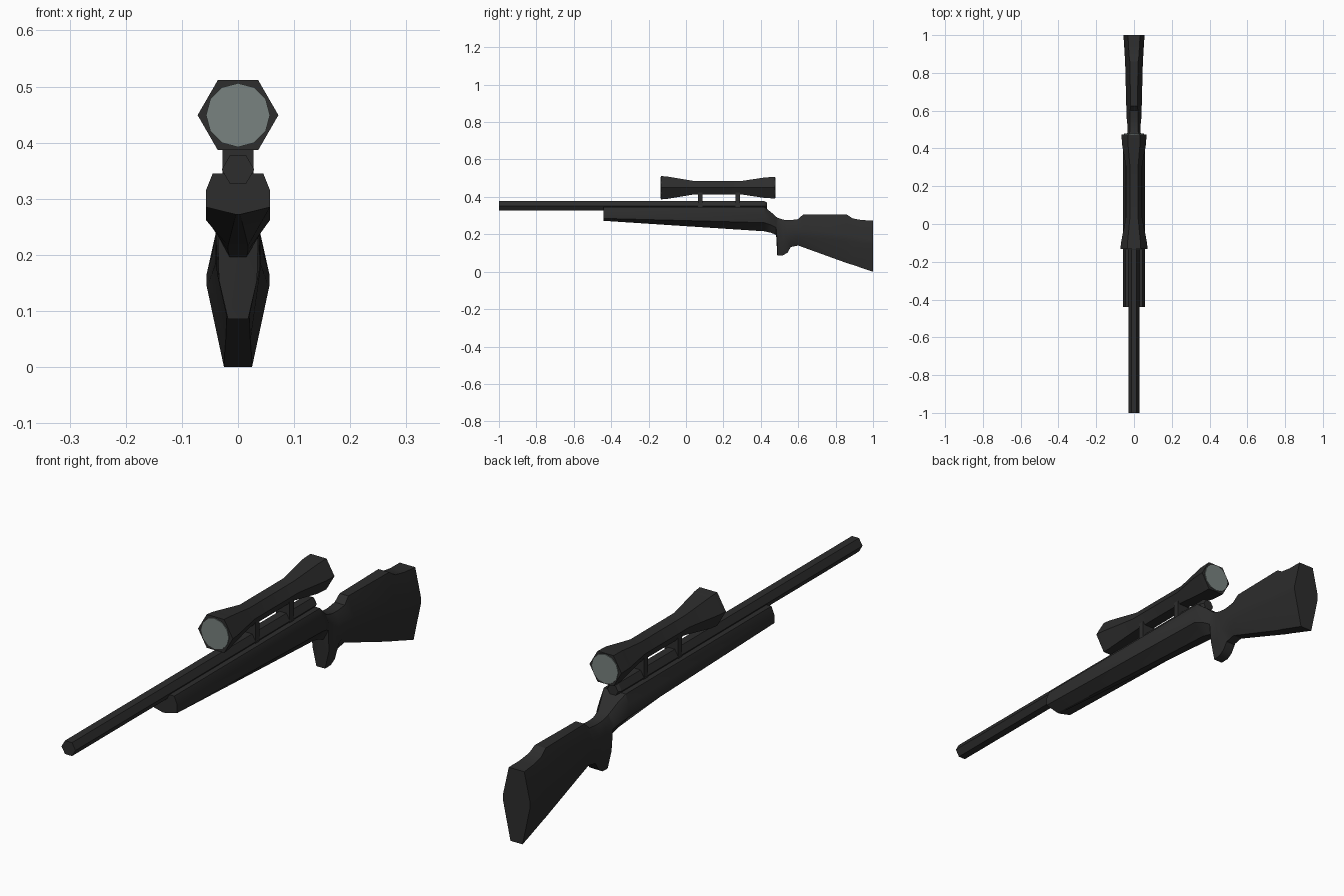
import bpy, bmesh, math

if "Cube" in bpy.data.objects:
    bpy.data.objects.remove(bpy.data.objects["Cube"])

def material(name, rgb):
    m = bpy.data.materials.new(name)
    m.diffuse_color = (*rgb, 1)
    m.use_nodes = True
    m.node_tree.nodes["Principled BSDF"].inputs["Base Color"].default_value = m.diffuse_color
    return m

BLACK = material("matte_black", (0.026, 0.026, 0.026))
GLASS = material("lens_grey", (0.19, 0.225, 0.215))

def loft(name, rings, mat, angle=30):
    """Skin a list of equal-length point rings and cap both ends."""
    bm = bmesh.new()
    vs = [[bm.verts.new(p) for p in r] for r in rings]
    n = len(rings[0])
    for a, b in zip(vs, vs[1:]):
        for i in range(n):
            j = (i + 1) % n
            bm.faces.new((a[i], a[j], b[j], b[i]))
    bm.faces.new(vs[0])
    bm.faces.new(vs[-1])
    bmesh.ops.recalc_face_normals(bm, faces=bm.faces)
    me = bpy.data.meshes.new(name)
    bm.to_mesh(me)
    bm.free()
    ob = bpy.data.objects.new(name, me)
    bpy.context.collection.objects.link(ob)
    me.materials.append(mat)
    bpy.ops.object.select_all(action='DESELECT')
    bpy.context.view_layer.objects.active = ob
    ob.select_set(True)
    bpy.ops.object.shade_smooth_by_angle(angle=math.radians(angle))
    return ob

def tube(name, profile, z, sides, mat):
    """Tube along y from (y, radius) pairs, corners pointing sideways."""
    t = [2 * math.pi * i / sides for i in range(sides)]
    return loft(name, [[(r * math.cos(a), y, z + r * math.sin(a)) for a in t]
                       for y, r in profile], mat, 20)

# Hexagonal barrel and receiver
tube("barrel", [(-1, .029), (.42, .029), (.432, .022)], .352, 6, BLACK)

# Hexagonal scope with flared ends
tube("scope", [(-.133, .072), (-.10, .069), (.04, .042), (.30, .042),
               (.425, .064), (.475, .066)], .449, 6, BLACK)

# Lenses, thin plates on both ends of the scope
tube("front_lens", [(-.136, .057), (-.130, .057)], .449, 12, GLASS)
tube("rear_lens", [(.472, .054), (.478, .054)], .449, 12, GLASS)

# Scope mounts
for name, y in (("front_mount", .075), ("rear_mount", .277)):
    loft(name, [[(x, yy, z) for x, z in ((-.028, .345), (.028, .345), (.028, .425), (-.028, .425))]
                for yy in (y - .012, y + .012)], BLACK)

# Fore-end, grip and butt as one body.
# y, then heights top / upper / lower / bottom, then half-widths top / middle / bottom
STOCK = [
    (-.44, .345, .315, .285, .272, .045, .057, .004),
    (.42, .345, .310, .262, .216, .045, .057, .018),
    (.455, .318, .285, .250, .208, .032, .047, .018),
    (.482, .294, .265, .235, .196, .024, .036, .015),
    (.488, .289, .255, .155, .086, .022, .034, .018),
    (.520, .278, .250, .155, .088, .020, .034, .020),
    (.543, .276, .245, .165, .102, .020, .037, .020),
    (.560, .276, .240, .180, .132, .020, .039, .018),
    (.600, .281, .235, .185, .140, .021, .040, .018),
    (.625, .305, .232, .182, .131, .018, .041, .018),
    (.860, .305, .195, .165, .046, .022, .047, .022),
    (.890, .285, .190, .160, .037, .026, .049, .023),
    (.940, .276, .180, .150, .020, .029, .052, .024),
    (1.0, .273, .165, .145, .000, .032, .056, .025),
]
rings = []
for y, zt, zu, zl, zb, wt, wm, wb in STOCK:
    half = [(wt, zt), (wm, zu), (wm, zl), (wb, zb)]
    rings.append([(x, y, z) for x, z in half] + [(-x, y, z) for x, z in reversed(half)])
loft("stock", rings, BLACK)
